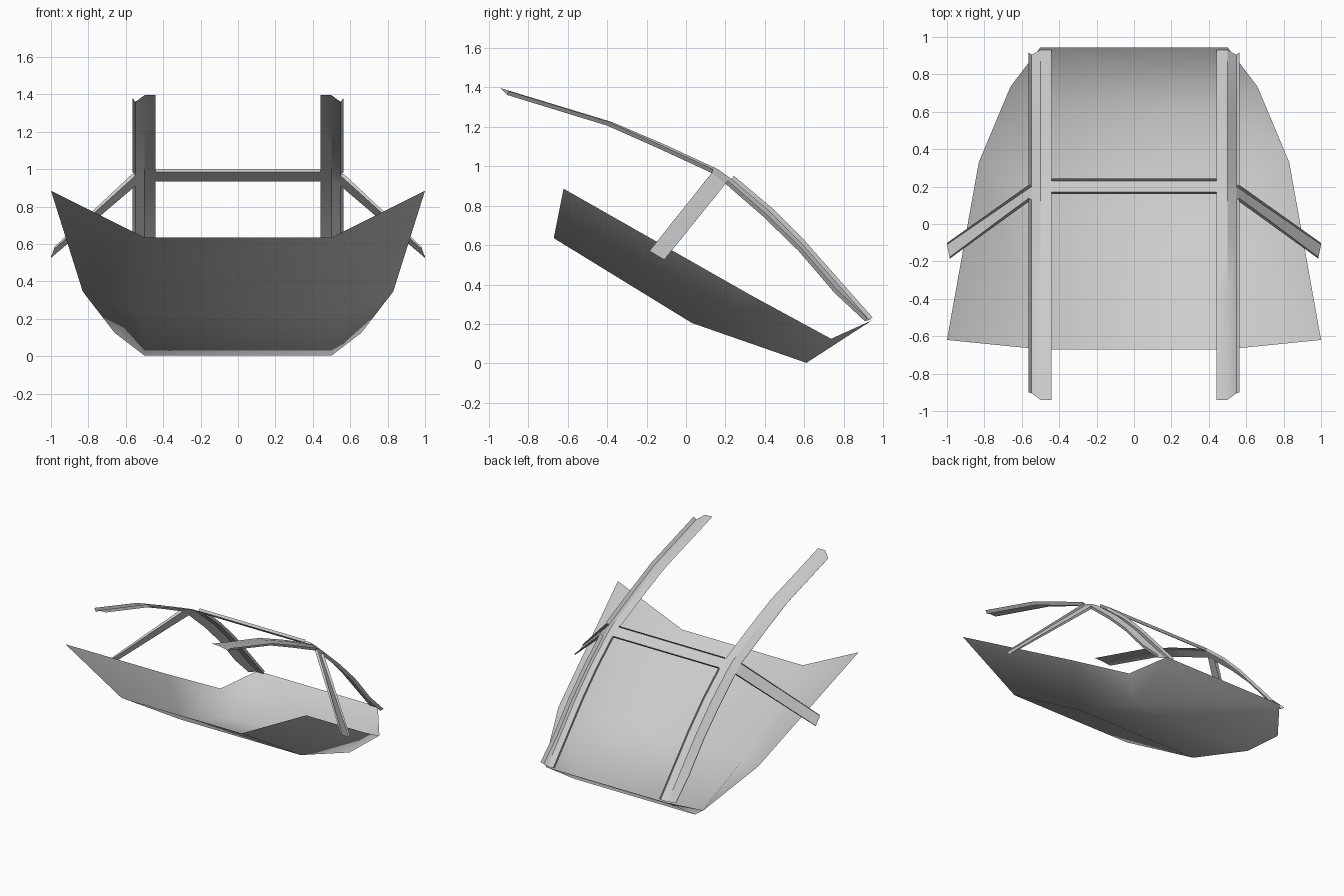
import bpy, bmesh
from mathutils import Vector

if "Cube" in bpy.data.objects:
    bpy.data.objects.remove(bpy.data.objects["Cube"])


def loft(name, paths, angle=None, mirror=True):
    """Skin quads between polylines of equal length."""
    bm = bmesh.new()
    rows = [[bm.verts.new(p) for p in path] for path in paths]
    for a, b in zip(rows, rows[1:]):
        for i in range(len(a) - 1):
            bm.faces.new((a[i], a[i + 1], b[i + 1], b[i]))
    bmesh.ops.remove_doubles(bm, verts=bm.verts, dist=0.001)
    bm.normal_update()
    if sum(f.normal.z for f in bm.faces) < 0:
        bmesh.ops.reverse_faces(bm, faces=bm.faces)
    me = bpy.data.meshes.new(name)
    bm.to_mesh(me)
    bm.free()
    ob = bpy.data.objects.new(name, me)
    bpy.context.collection.objects.link(ob)
    if mirror:
        ob.modifiers.new("mirror", 'MIRROR')
    bpy.ops.object.select_all(action='DESELECT')
    bpy.context.view_layer.objects.active = ob
    ob.select_set(True)
    if angle is None:
        bpy.ops.object.shade_smooth()
    else:
        bpy.ops.object.shade_smooth_by_angle(angle=angle)
    return ob


def at_x(x, yz):
    return [Vector((x, y, z)) for y, z in yz]


def raised(path, height, dx=0.0):
    """Offset a polyline along its upward normal in the side plane."""
    out = []
    for i, p in enumerate(path):
        t = (path[min(i + 1, len(path) - 1)] - path[max(i - 1, 0)]).normalized()
        out.append(p + Vector((dx, -t.z * height, t.y * height)))
    return out


# Hull: single curved sheet with a flat middle and flared sides
edge = [(1, -0.62, 0.885), (0.83, 0.33, 0.345), (0.66, 0.735, 0.125), (0.5, 0.945, 0.22)]
keel = [(0.5, -0.67, 0.635), (0.5, 0.03, 0.205), (0.5, 0.61, 0.003), (0.5, 0.945, 0.22)]
flip = lambda path: [(-x, y, z) for x, y, z in path]
loft("hull", [edge, keel, flip(keel), flip(edge)], mirror=False)

# Rail lines in the side plane: raised inner strip and lower outer edge
inner = [(-0.94, 1.395), (-0.38, 1.225), (-0.11, 1.11), (0.16, 0.985), (0.23, 0.935),
         (0.42, 0.775), (0.59, 0.605), (0.78, 0.39), (0.93, 0.22)]
outer = [(-0.905, 1.36), (-0.40, 1.205), (-0.13, 1.085), (0.13, 0.965), (0.20, 0.91),
         (0.39, 0.745), (0.57, 0.57), (0.75, 0.36), (0.905, 0.215)]
in_edge, crest, out_edge = at_x(0.44, inner), at_x(0.5, inner), at_x(0.548, outer)
loft("rail", [in_edge, crest, out_edge], 0.5)

# Small upturned lips along the rails, interrupted at the bars
for label, part in (("front", slice(0, 4)), ("rear", slice(4, 9))):
    line = out_edge[part]
    loft(label + "_rail_outer_lip", [line, raised(line, 0.021, 0.017)], 0.5)
line = in_edge[4:]
loft("rear_rail_inner_lip", [line, raised(line, 0.02)], 0.5)

# Cross bar between the rails, with lips on both long edges
bar_front = [Vector((s * 0.44, 0.16, 0.985)) for s in (-1, 1)]
bar_rear = [Vector((s * 0.44, 0.23, 0.935)) for s in (-1, 1)]
up = Vector((0, 0.012, 0.016))
loft("cross_bar", [[p + up for p in bar_front], bar_front, bar_rear,
                   [p + up for p in bar_rear]], 0.5, mirror=False)

# Side bars dropping outward from the rails
arm_front = [out_edge[3], Vector((0.985, -0.185, 0.57))]
arm_rear = [out_edge[4], Vector((1.0, -0.11, 0.525))]
n = (arm_front[1] - arm_front[0]).cross(arm_rear[0] - arm_front[0]).normalized()
n = n * (0.021 if n.z > 0 else -0.021)
n_end = Vector((0, n.y, n.z))
lips = [[a[0] + n, a[1] + n_end] for a in (arm_front, arm_rear)]
loft("side_bar", [lips[0], arm_front, arm_rear, lips[1]], 0.5)
